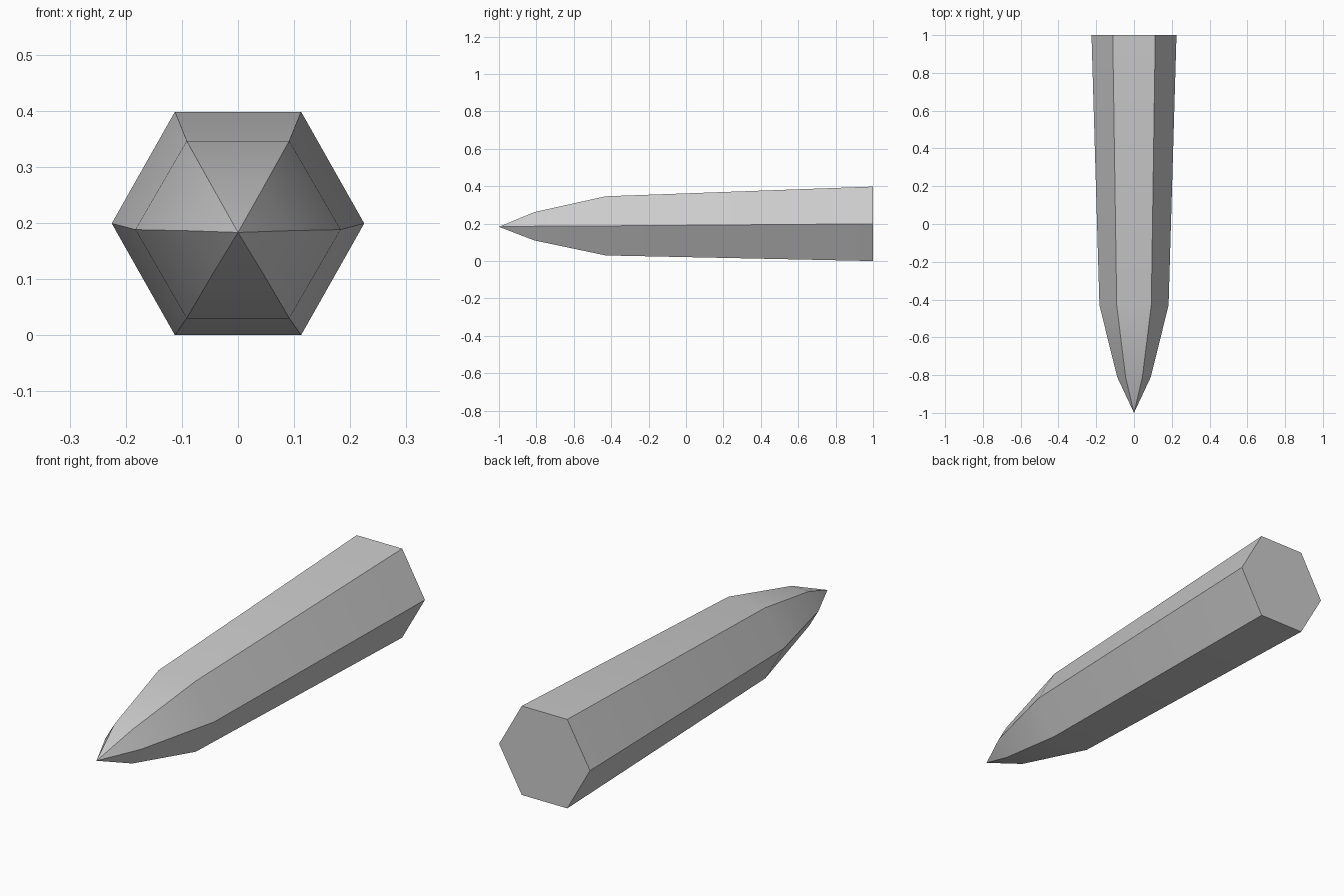
import bpy, bmesh, math

cube = bpy.data.objects.get("Cube")
if cube:
    bpy.data.objects.remove(cube, do_unlink=True)

# Plain grey stone
GREY = (0.6, 0.6, 0.6, 1.0)
mat = bpy.data.materials.new("grey stone")
mat.use_nodes = True
mat.diffuse_color = GREY
bsdf = next(n for n in mat.node_tree.nodes if n.type == 'BSDF_PRINCIPLED')
bsdf.inputs["Base Color"].default_value = GREY
bsdf.inputs["Roughness"].default_value = 0.8

# Hexagonal sections from the flat back to the point: y, centre z, half width, half height
SECTIONS = [
    (1.0, 0.199, 0.225, 0.199),
    (-0.43, 0.188, 0.183, 0.158),
    (-0.81, 0.186, 0.089, 0.076),
]
TIP = (0.0, -1.0, 0.183)
SIDES = 6


def section(bm, y, zc, half_w, half_h):
    """Six-sided ring with corners on the left and right."""
    ring = []
    for i in range(SIDES):
        a = math.tau * i / SIDES
        z = zc + half_h * math.sin(a) / math.sin(math.pi / 3)
        ring.append(bm.verts.new((half_w * math.cos(a), y, z)))
    return ring


bm = bmesh.new()
rings = [section(bm, *s) for s in SECTIONS]
tip = bm.verts.new(TIP)

# Back cap, long sides, pointed end
bm.faces.new(rings[0])
for a, b in zip(rings, rings[1:]):
    for i in range(SIDES):
        j = (i + 1) % SIDES
        bm.faces.new((a[i], a[j], b[j], b[i]))
for i in range(SIDES):
    bm.faces.new((rings[-1][i], rings[-1][(i + 1) % SIDES], tip))
bmesh.ops.recalc_face_normals(bm, faces=bm.faces)

mesh = bpy.data.meshes.new("pointed_spike")
bm.to_mesh(mesh)
bm.free()
mesh.materials.append(mat)
spike = bpy.data.objects.new("pointed_spike", mesh)
bpy.context.collection.objects.link(spike)

# Smooth along each side, sharp between sides
bpy.ops.object.select_all(action='DESELECT')
spike.select_set(True)
bpy.context.view_layer.objects.active = spike
bpy.ops.object.shade_smooth_by_angle(angle=math.radians(30))
